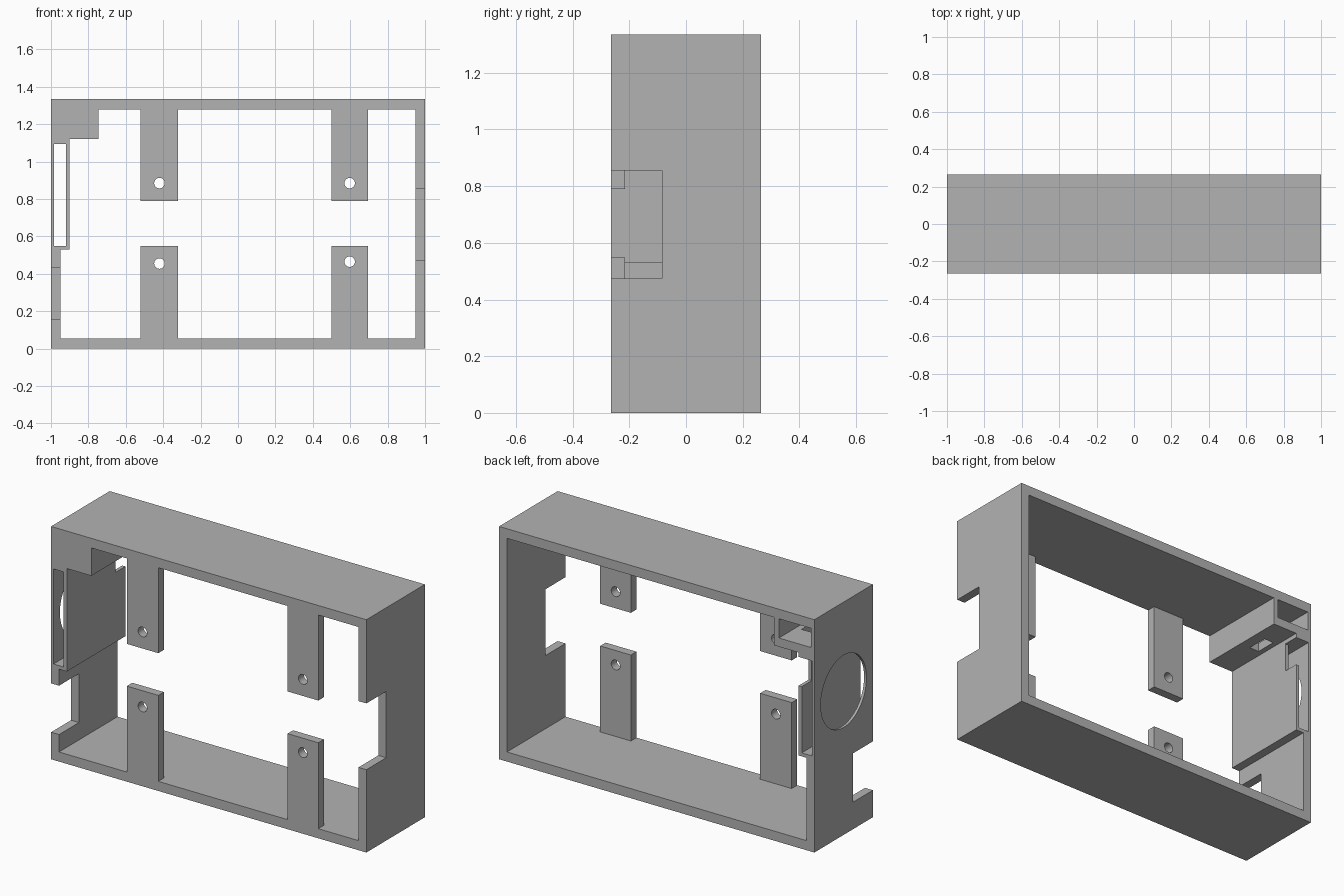
import bpy
import bmesh
from mathutils import Matrix

default = bpy.data.objects.get("Cube")
if default:
    bpy.data.objects.remove(default, do_unlink=True)

GREY = (0.45, 0.45, 0.45, 1)
grey = bpy.data.materials.new("plain grey")
grey.use_nodes = True
grey.diffuse_color = GREY
grey.node_tree.nodes["Principled BSDF"].inputs["Base Color"].default_value = GREY

FRONT, BACK, TOP, OUT = -0.265, 0.265, 1.335, 0.1


def finish(name, bm):
    bmesh.ops.recalc_face_normals(bm, faces=bm.faces)
    mesh = bpy.data.meshes.new(name)
    bm.to_mesh(mesh)
    bm.free()
    mesh.materials.append(grey)
    obj = bpy.data.objects.new(name, mesh)
    bpy.context.collection.objects.link(obj)
    return obj


def prism(name, outline, y0, y1):
    """Extrude an (x, z) outline from y0 to y1."""
    bm = bmesh.new()
    face = bm.faces.new([bm.verts.new((x, y0, z)) for x, z in outline])
    new = bmesh.ops.extrude_face_region(bm, geom=[face])["geom"]
    verts = [v for v in new if isinstance(v, bmesh.types.BMVert)]
    bmesh.ops.translate(bm, verts=verts, vec=(0, y1 - y0, 0))
    return finish(name, bm)


def box(name, x, y, z):
    return prism(name, [(x[0], z[0]), (x[1], z[0]), (x[1], z[1]), (x[0], z[1])], *y)


def cylinder(name, centre, radius, depth, axis):
    bm = bmesh.new()
    turn = Matrix.Rotation(1.5707963, 4, "Y" if axis == "X" else "X")
    bmesh.ops.create_cone(bm, cap_ends=True, segments=64, radius1=radius,
                          radius2=radius, depth=depth,
                          matrix=Matrix.Translation(centre) @ turn)
    return finish(name, bm)


def cut(target, cutter):
    cutter.hide_render = True
    mod = target.modifiers.new("cut", "BOOLEAN")
    mod.operation = "DIFFERENCE"
    mod.solver = "EXACT"
    mod.object = cutter
    bpy.context.view_layer.objects.active = target
    bpy.ops.object.modifier_apply(modifier=mod.name)
    bpy.data.objects.remove(cutter, do_unlink=True)


def smooth(obj):
    bpy.ops.object.select_all(action="DESELECT")
    obj.select_set(True)
    bpy.context.view_layer.objects.active = obj
    bpy.ops.object.shade_smooth_by_angle(angle=0.5)


# Frame with the stepped opening that leaves the corner box and the side holder
frame = box("case_frame", (-1, 1), (FRONT, BACK), (0, TOP))
opening = [(-0.95, 0.055), (0.95, 0.055), (0.95, 1.28), (-0.745, 1.28),
           (-0.745, 1.12), (-0.9, 1.12), (-0.9, 0.53), (-0.95, 0.53)]
cut(frame, prism("opening_cutter", opening, FRONT - OUT, BACK + OUT))

# Side holder: through slot, round window and notched rear corner
cut(frame, box("slot_cutter", (-0.985, -0.92), (FRONT - OUT, BACK + OUT), (0.55, 1.095)))
cut(frame, cylinder("window_cutter", (-1, 0, 0.823), 0.207, 0.1, "X"))
cut(frame, box("corner_cutter", (-0.95, -0.85), (0.175, BACK + OUT), (0.93, 1.095)))

# Corner box: cavity open at the back, with a cable hole in its floor
cut(frame, box("cavity_cutter", (-0.98, -0.775), (-0.215, BACK + OUT), (1.17, 1.28)))
cut(frame, box("cable_cutter", (-0.87, -0.81), (-0.01, 0.11), (1.105, 1.2)))

# Port notches in both side walls
cut(frame, box("left_port_cutter", (0.9, 1.1), (FRONT - OUT, -0.085), (0.475, 0.855)))
cut(frame, box("right_port_cutter", (-1.1, -0.93), (FRONT - OUT, -0.085), (0.155, 0.435)))
smooth(frame)

# Four mounting tabs with screw holes
for side, x0, x1, hole_x, low_hole in (("right", -0.52, -0.32, -0.42, 0.455),
                                       ("left", 0.5, 0.695, 0.597, 0.465)):
    for level, z, hole_z in (("lower", (0.055, 0.548), low_hole),
                             ("upper", (0.79, 1.28), 0.885)):
        tab = box(f"{level}_{side}_tab", (x0, x1), (FRONT, -0.215), z)
        cut(tab, cylinder("screw_cutter", (hole_x, -0.24, hole_z), 0.028, 0.2, "Y"))
        smooth(tab)
